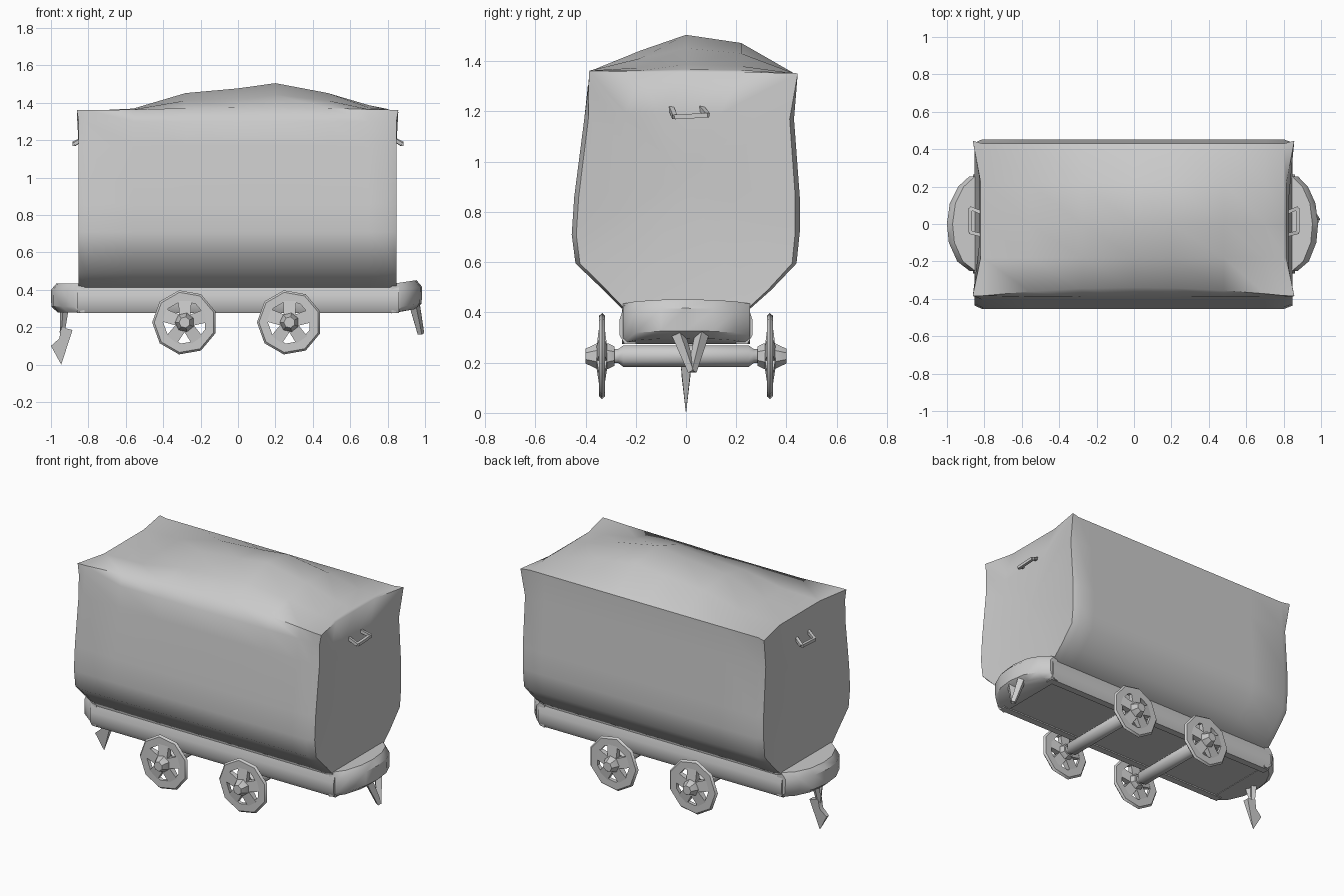
import bpy, bmesh, math
from mathutils import Vector

if "Cube" in bpy.data.objects:
    bpy.data.objects.remove(bpy.data.objects["Cube"])


def make(name, verts, faces, angle=40):
    me = bpy.data.meshes.new(name)
    me.from_pydata([tuple(v) for v in verts], [], faces)
    bm = bmesh.new()
    bm.from_mesh(me)
    bmesh.ops.recalc_face_normals(bm, faces=bm.faces)
    bm.to_mesh(me)
    bm.free()
    ob = bpy.data.objects.new(name, me)
    bpy.context.collection.objects.link(ob)
    bpy.ops.object.select_all(action='DESELECT')
    ob.select_set(True)
    bpy.context.view_layer.objects.active = ob
    bpy.ops.object.shade_smooth_by_angle(angle=math.radians(angle))
    return ob


def loft(name, rings, closed=False, caps=True, angle=40):
    """Join equal rings of points; closed joins last ring to first."""
    n, m = len(rings[0]), len(rings)
    faces = []
    for i in range(m if closed else m - 1):
        for j in range(n):
            a, b, k = i * n, ((i + 1) % m) * n, (j + 1) % n
            faces.append((a + j, a + k, b + k, b + j))
    if caps and not closed:
        faces += [tuple(range(n)), tuple(range((m - 1) * n, m * n))]
    return make(name, [p for r in rings for p in r], faces, angle)


def rod(name, p, q, r1, r2, sides=4):
    p, q = Vector(p), Vector(q)
    rot = (q - p).to_track_quat('Z', 'Y')
    rings = [[c + rot @ Vector((r * math.cos(t), r * math.sin(t), 0))
              for t in [2 * math.pi * (i + .5) / sides for i in range(sides)]]
             for c, r in ((p, r1), (q, r2))]
    return loft(name, rings)


def lathe_y(name, x, z, stations, sides=8, closed=False):
    """Rings about a y-parallel axis; stations are (y, radius)."""
    return loft(name, [[(x + r * math.cos(2 * math.pi * (i + .5) / sides), y,
                         z + r * math.sin(2 * math.pi * (i + .5) / sides))
                        for i in range(sides)] for y, r in stations], closed)


# Tub: bulging cross-section swept along x, heaped top, softened end corners
walls_back = [(.25, .41), (.34, .49), (.44, .595), (.453, .72), (.453, .86), (.43, 1.17)]
walls_front = [(-.405, 1.17), (-.445, .86), (-.455, .71), (-.44, .595), (-.33, .49), (-.25, .41)]
heap = [(.22, .78), (0, 1), (-.18, .58)]
lengths = [(-.852, 0), (-.81, 0), (-.56, .012), (-.28, .095), (0, .12),
           (.2, .148), (.48, .095), (.7, .03), (.80, .01), (.847, 0)]
rings = []
for i, (x, h) in enumerate(lengths):
    end = i in (0, len(lengths) - 1)
    k = .96 if end else 1
    mid = 1 - min(1, (abs(x) / .82) ** 2)   # front edge softens mid-length
    ring = [(x, y * k, z) for y, z in walls_back]
    ring.append((x * (1.012 if end else 1), .445 if end else .43, 1.352))
    ring += [(x * (.962 if end else 1), y, 1.357 + h * f) for y, f in heap]
    ring.append((x * (1.012 if end else 1), -.385 + .045 * mid, 1.362 + .1 * h))
    ring.append((x, -.388 - .003 * mid, 1.30))
    ring += [(x, y * k, z) for y, z in walls_front]
    rings.append(ring)

# Slightly hollowed end panels continue the tub skin
def panel(ring, s):
    out = []
    for f, px in ((.62, .828), (.06, .822)):
        out.append([(s * px, y * f, .92 + (z - .92) * f) for _, y, z in ring])
    return out

left, right = panel(rings[0], -1), panel(rings[-1], 1)
loft("tub", left[::-1] + rings + right, angle=60)

# Chassis rails and floor
for s in (-1, 1):
    sec = [(.20, .275), (.245, .275), (.265, .31), (.265, .37), (.245, .43), (.20, .43)]
    loft("side_rail", [[(x, s * y, z) for y, z in sec] for x in (-.86, .86)])
floor = [(-.21, .283), (.21, .283), (.21, .42), (-.21, .42)]
loft("floor", [[(x, y, z) for y, z in floor] for x in (-.85, .85)])

# Rounded end bumpers
arc = [(.82, -.255), (.86, -.25), (.925, -.2), (.97, -.1), (.98, 0), (.965, .11), (.92, .2), (.86, .255), (.82, .255)]
for s in (-1, 1):
    k = 1.0 if s < 0 else .90
    layers = []
    for z, shrink in ((.28, -.015), (.31, .018), (.40, .02), (.435, -.01)):
        tilt = 0 if s < 0 else .14
        layers.append([(s * (.82 + (x - .82) * k + (shrink if x > .83 else 0)), y,
                        z + tilt * (x - .86)) for x, y in arc])
    loft("bumper", layers)

# Axles, spoked wheels and hubs
for x in (-.285, .275):
    z = .226
    lathe_y("axle", x, z, [(-.33, .03), (-.27, .03), (-.25, .046), (.25, .046), (.27, .03), (.33, .03)], 8)
    for s in (-1, 1):
        y0, y1 = s * .322, s * .346
        lathe_y("wheel_rim", x, z, [(y0, .115), (y0, .163), (s * .334, .174), (y1, .163), (y1, .115)], 9, True)
        lathe_y("wheel_hub", x, z, [(s * .285, .04), (s * .31, .052), (s * .355, .052), (s * .40, .03)], 7)
        for i in range(5):
            a = 2 * math.pi * i / 5 + .3
            d, t = Vector((math.cos(a), 0, math.sin(a))), Vector((-math.sin(a), 0, math.cos(a)))
            c = Vector((x, s * .335, z))
            loft("wheel_spoke", [[c + d * r + t * h + w, c + d * r - t * h + w,
                                  c + d * r - t * h - w, c + d * r + t * h - w]
                                 for r, h, w in ((.03, .03, Vector((0, .022, 0))),
                                                 (.13, .036, Vector((0, .009, 0))))])

# Left coupling hook: shank and hanging barb
for y in (-.03, .03):
    rod("hook_shank", (-.925, y, .33), (-.94, 0, .17), .026, .014)
barb = [(-.945, .20), (-.885, .185), (-.945, .0), (-1.0, .10), (-.955, .14)]
loft("hook_barb", [[(x, y * min(1, z / .17 + .02), z) for x, z in barb] for y in (-.02, .02)])

# Right coupling link: V of two tapered bars
for y in (-.04, .07):
    rod("coupling_link", (.94, y, .34), (.978, .025, .165), .03, .018)

# Grab handles at each end
for s in (-1, 1):
    a, b, c = (s * .815, -.06, 1.215), (s * .875, -.045, 1.178), (s * .875, .085, 1.185)
    d = (s * .815, .06, 1.215)
    for p, q in ((a, b), (b, c), (c, d)):
        rod("grab_handle", p, q, .013, .013)
